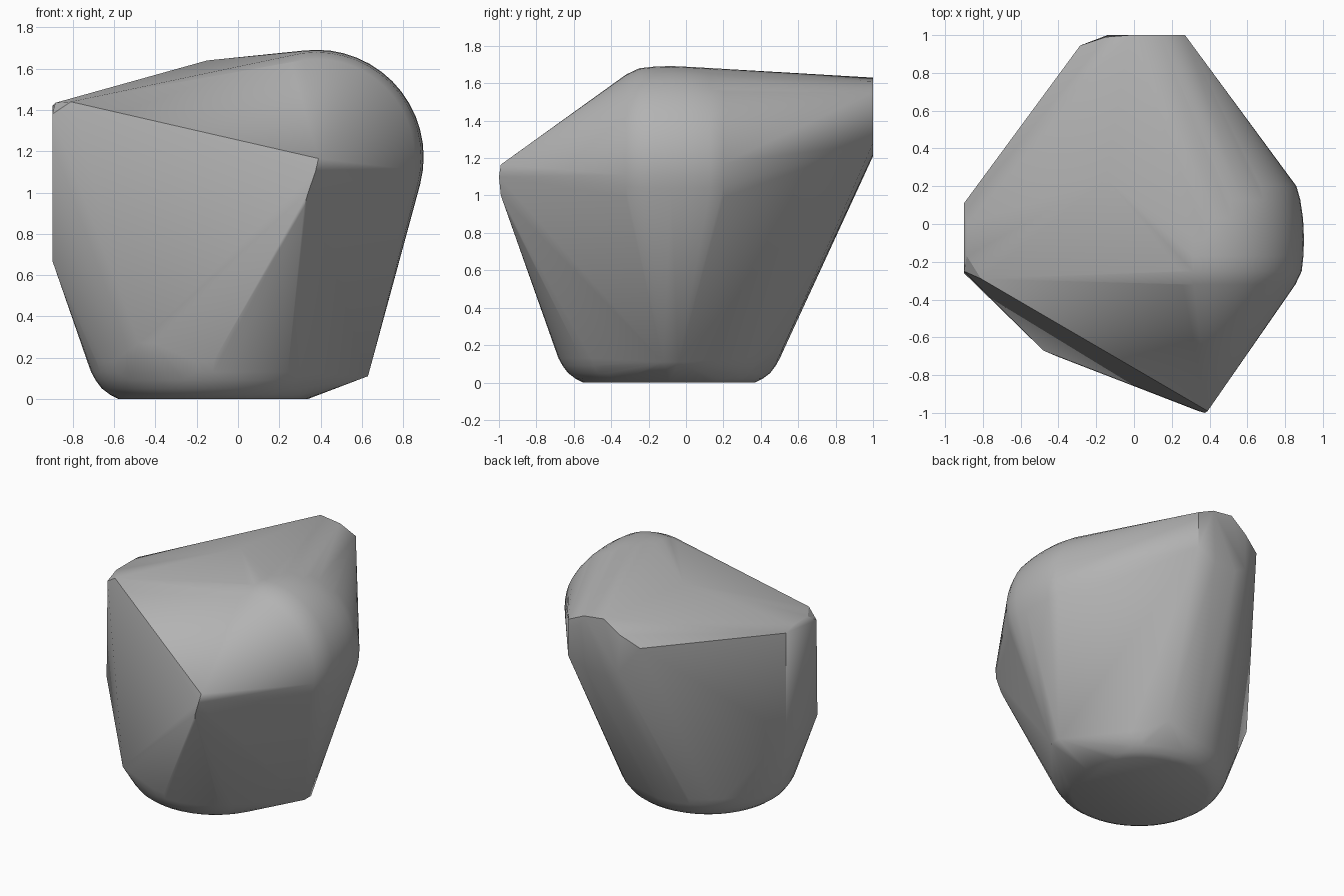
import bpy, bmesh, math

if "Cube" in bpy.data.objects:
    bpy.data.objects.remove(bpy.data.objects["Cube"])

pts = []


def ring(center, radius, axis, pos, n=48):
    """Circle of points around an axis ('y' or 'z') at the given position."""
    for i in range(n):
        a = 2 * math.pi * i / n
        u = center[0] + radius * math.cos(a)
        v = center[1] + radius * math.sin(a)
        pts.append((u, pos, v) if axis == 'y' else (u, v, pos))


# rounded shoulder disc (upper right)
for y, r in ((-0.32, 0.475), (-0.25, 0.508), (-0.17, 0.517), (-0.08, 0.52),
             (0.03, 0.515), (0.13, 0.50), (0.20, 0.48)):
    ring((0.38, 1.172), r, 'y', y)

# rounded foot
for z, r in ((0, 0.46), (0.02, 0.50), (0.05, 0.54), (0.09, 0.57), (0.13, 0.592), (0.18, 0.61)):
    ring((-0.12, -0.09), r, 'z', z)

# front tip
pts += [(0.39, -0.99, 1.165), (0.375, -1.0, 1.10), (0.34, -0.99, 1.0), (0.32, -0.965, 0.93)]
# left end
pts += [(-0.81, -0.29, 1.44), (-0.885, -0.17, 1.435), (-0.885, 0.0, 1.435), (-0.9, 0.11, 1.42),
        (-0.9, -0.25, 1.38), (-0.9, 0.11, 0.67), (-0.9, -0.26, 0.67)]
# back end facet and top ridge point
pts += [(0.27, 1.0, 1.55), (0.14, 1.0, 1.61), (-0.02, 1.0, 1.63), (-0.15, 0.99, 1.54),
        (-0.285, 0.945, 1.46), (-0.14, 1.0, 1.26), (-0.05, 1.0, 1.21), (0.12, 1.0, 1.22),
        (0.27, 1.0, 1.28), (-0.15, 0.24, 1.64)]
# lower corners: front left, front right, right, back
pts += [(-0.48, -0.67, 0.27), (-0.41, -0.70, 0.27), (0.17, -0.66, 0.26),
        (0.63, -0.12, 0.11), (0.63, -0.04, 0.11), (0.13, 0.52, 0.19)]

bm = bmesh.new()
for p in pts:
    bm.verts.new(p)
res = bmesh.ops.convex_hull(bm, input=bm.verts[:])
junk = {e for k in ('geom_interior', 'geom_unused') for e in res[k] if isinstance(e, bmesh.types.BMVert)}
bmesh.ops.delete(bm, geom=list(junk), context='VERTS')
bmesh.ops.recalc_face_normals(bm, faces=bm.faces[:])
mesh = bpy.data.meshes.new("rock")
bm.to_mesh(mesh)
bm.free()

rock = bpy.data.objects.new("rock", mesh)
bpy.context.collection.objects.link(rock)
mat = bpy.data.materials.new("stone grey")
mat.diffuse_color = (0.45, 0.45, 0.45, 1)
mat.use_nodes = True
mat.node_tree.nodes["Principled BSDF"].inputs["Base Color"].default_value = mat.diffuse_color
mesh.materials.append(mat)

bpy.context.view_layer.objects.active = rock
rock.select_set(True)
bpy.ops.object.shade_smooth_by_angle(angle=math.radians(30))
